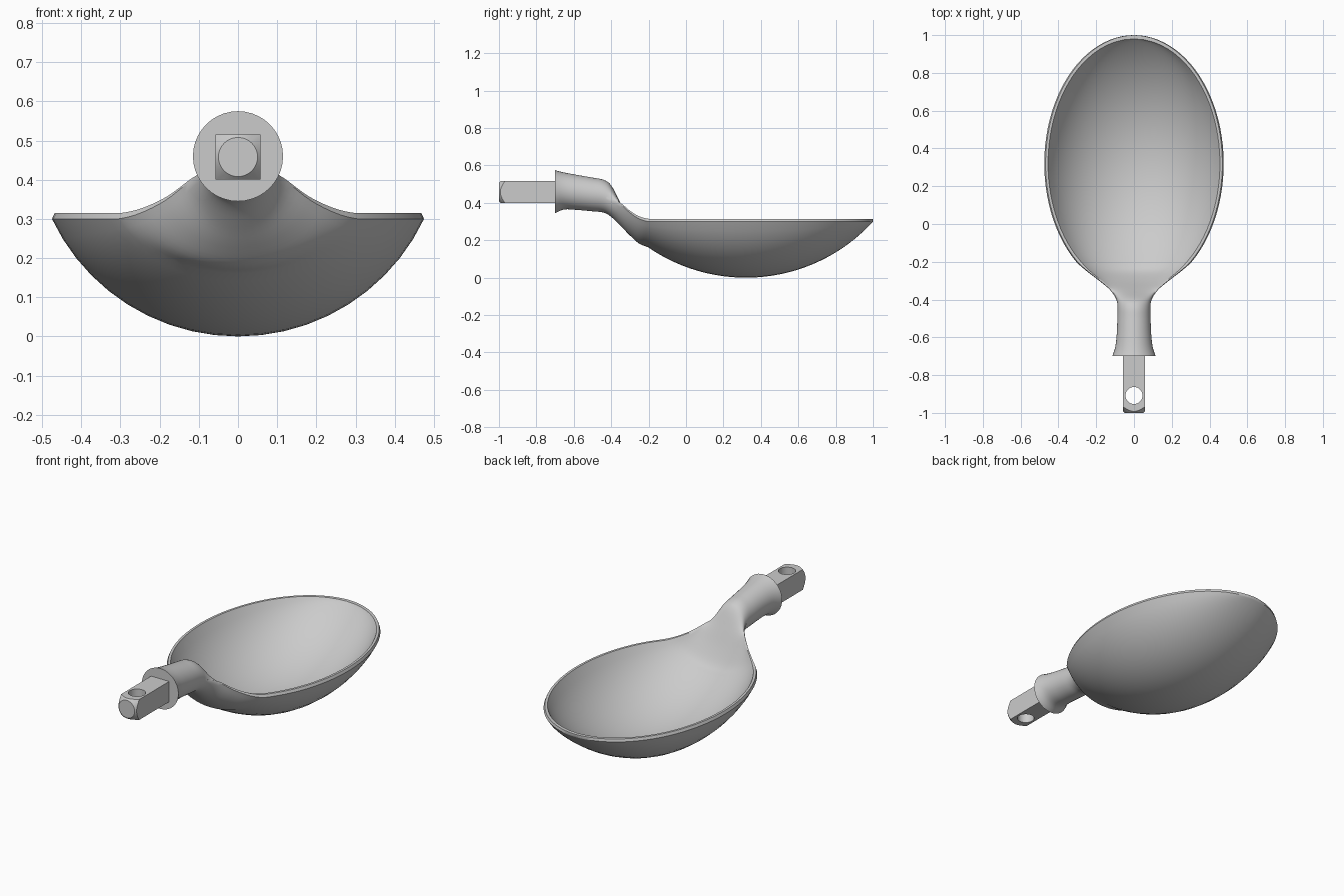
import bpy, bmesh, math
from math import sin, cos, sqrt, pi

if "Cube" in bpy.data.objects:
    bpy.data.objects.remove(bpy.data.objects["Cube"])

metal = bpy.data.materials.new("grey metal")
metal.use_nodes = True
grey = (0.6, 0.6, 0.6, 1)
metal.diffuse_color = grey
metal.node_tree.nodes["Principled BSDF"].inputs["Base Color"].default_value = grey

MID = 0.32    # bowl centre along y
RIM = 0.315   # rim height
SEG = 20      # segments per half section


def cap(u, phi):
    """Height of a circular cap, 0 in the middle and 1 at its edge."""
    return (1 - sqrt(max(0, 1 - (u * sin(phi)) ** 2))) / (1 - cos(phi))


def bowl_station(y):
    """y, half width, inner half width, rim z, bottom z, inner z, arc angle, lip."""
    u, v = (y - MID) / 0.68, (y - MID) / 0.66
    w = 0.475 * sqrt(max(0, 1 - u * u))
    wi = 0.455 * sqrt(max(0, 1 - v * v))
    zb = 0.3 * cap(min(1, abs(u)), 0.832)
    zi = RIM - 0.288 * (1 - cap(min(1, abs(v)), 0.832))
    return (y, w, wi, RIM, zb, zi, 65, 1)


def smooth(rows, steps):
    """Catmull-Rom interpolation between station rows."""
    out = []
    for i in range(1, len(rows) - 2):
        for s in range(steps):
            t = s / steps
            out.append(tuple(
                b + 0.5 * t * (c - a + t * (2*a - 5*b + 4*c - d + t * (3*(b - c) + d - a)))
                for a, b, c, d in zip(*rows[i - 1:i + 3])))
    return out


def section(row):
    """Closed ring: under side, lip, upper side, lip."""
    y, w, wi, zr, zb, zi, deg, lip = row
    phi = math.radians(deg)
    ze = zr - 0.015 * lip
    ring = []
    for half, edge, mid, sign in ((w, ze, zb, 1), (wi, zr, zi, -1)):
        for i in range(SEG + 1):
            a = sign * phi * (2 * i / SEG - 1)
            f = (cos(a) - cos(phi)) / (1 - cos(phi))
            ring.append((half * sin(a) / sin(phi), y, edge + (mid - edge) * f))
        if sign == 1:
            bevel = max(wi, w - 0.007 * lip)
            ring.append((bevel, y, zr))
    ring.append((-bevel, y, zr))
    return ring


# Handle socket and neck, flowing into the bowl
neck = [
    (-0.75, 0.135, 0.135, 0.460, 0.325, 0.595, 90, 0),
    (-0.70, 0.115, 0.115, 0.460, 0.345, 0.575, 90, 0),
    (-0.65, 0.099, 0.099, 0.463, 0.365, 0.562, 90, 0),
    (-0.58, 0.091, 0.091, 0.456, 0.362, 0.549, 90, 0),
    (-0.50, 0.088, 0.088, 0.445, 0.355, 0.535, 90, 0),
    (-0.44, 0.087, 0.087, 0.436, 0.348, 0.523, 90, 0),
    (-0.40, 0.094, 0.092, 0.420, 0.325, 0.493, 88, 0.1),
    (-0.35, 0.126, 0.119, 0.400, 0.277, 0.400, 80, 0.4),
    (-0.30, 0.185, 0.172, 0.358, 0.226, 0.302, 72, 0.7),
    (-0.25, 0.250, 0.232, 0.328, 0.182, 0.225, 67, 0.9),
    bowl_station(-0.2), bowl_station(-0.14),
]
rows = smooth(neck, 4)
for i in range(37):
    t = -math.asin(0.52 / 0.68)
    rows.append(bowl_station(MID + 0.68 * sin(t + (pi / 2 - t) * i / 36)))
rows.append(bowl_station(MID + 0.66))
rows.sort()

bm = bmesh.new()
rings = [[bm.verts.new(p) for p in section(r)] for r in rows]
n = len(rings[0])
for a, b in zip(rings, rings[1:]):
    for i in range(n):
        j = (i + 1) % n
        bm.faces.new((a[i], a[j], b[j], b[i]))
bm.faces.new(rings[0])
bmesh.ops.remove_doubles(bm, verts=bm.verts, dist=0.0004)
bmesh.ops.dissolve_degenerate(bm, edges=bm.edges, dist=0.0002)
bmesh.ops.recalc_face_normals(bm, faces=bm.faces)
mesh = bpy.data.meshes.new("spoon_bowl")
bm.to_mesh(mesh)
bm.free()
bowl = bpy.data.objects.new("spoon_bowl", mesh)
bpy.context.collection.objects.link(bowl)

# Square shank with a turned tip and a cross hole
bpy.ops.mesh.primitive_cube_add(size=1, location=(0, -0.845, 0.458))
shank = bpy.context.object
shank.name = "square_shank"
shank.scale = (0.114, 0.31, 0.116)
bpy.ops.object.transform_apply(location=False, rotation=False, scale=True)


def cut(cutter, operation):
    cutter.hide_render = True
    mod = shank.modifiers.new("cut", 'BOOLEAN')
    mod.operation, mod.object, mod.solver = operation, cutter, 'EXACT'
    bpy.context.view_layer.objects.active = shank
    bpy.ops.object.modifier_apply(modifier=mod.name)
    bpy.data.objects.remove(cutter)


bpy.ops.mesh.primitive_cone_add(vertices=32, radius1=0.05, radius2=0.4, depth=0.35,
                                location=(0, -0.825, 0.458), rotation=(-pi / 2, 0, 0))
cut(bpy.context.object, 'INTERSECT')
bpy.ops.mesh.primitive_cylinder_add(vertices=32, radius=0.045, depth=0.4,
                                    location=(0, -0.908, 0.458))
cut(bpy.context.object, 'DIFFERENCE')

for obj in (bowl, shank):
    obj.data.materials.clear()
    obj.data.materials.append(metal)
    bpy.ops.object.select_all(action='DESELECT')
    obj.select_set(True)
    bpy.context.view_layer.objects.active = obj
    bpy.ops.object.shade_smooth_by_angle(angle=math.radians(35))
